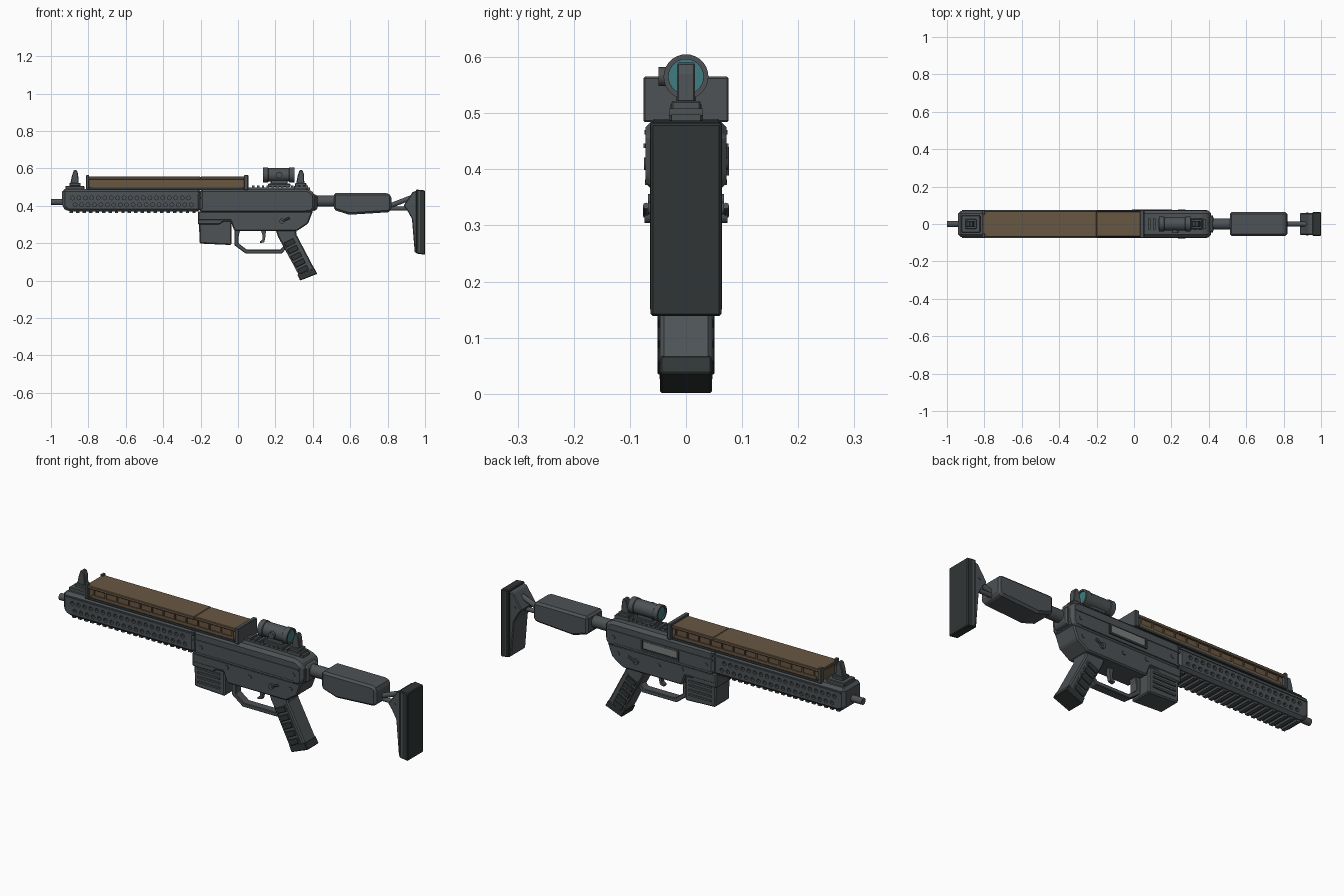
import bpy, bmesh, math
from mathutils import Matrix, Vector

if "Cube" in bpy.data.objects:
    bpy.data.objects.remove(bpy.data.objects["Cube"])


def mat(name, c):
    m = bpy.data.materials.new(name)
    m.diffuse_color = (*c, 1)
    m.use_nodes = True
    m.node_tree.nodes["Principled BSDF"].inputs["Base Color"].default_value = m.diffuse_color
    return m


METAL = mat("gunmetal", (0.075, 0.085, 0.09))
DARK = mat("dark_polymer", (0.03, 0.036, 0.036))
WOOD = mat("brown_wood", (0.14, 0.095, 0.055))
GLASS = mat("teal_glass", (0.05, 0.2, 0.22))
LIGHT = mat("light_steel", (0.2, 0.21, 0.21))


def finish(name, bm, m=METAL, bevel=0, smooth=False):
    bmesh.ops.recalc_face_normals(bm, faces=bm.faces)
    me = bpy.data.meshes.new(name)
    bm.to_mesh(me)
    bm.free()
    ob = bpy.data.objects.new(name, me)
    bpy.context.collection.objects.link(ob)
    me.materials.append(m)
    if bevel:
        b = ob.modifiers.new("bevel", 'BEVEL')
        b.width, b.segments, b.limit_method = bevel, 1, 'ANGLE'
    if smooth:
        bpy.context.view_layer.objects.active = ob
        ob.select_set(True)
        bpy.ops.object.shade_smooth_by_angle(angle=math.radians(35))
        ob.select_set(False)
    return ob


def add_box(bm, x0, x1, y0, y1, z0, z1):
    M = Matrix.Translation(((x0 + x1) / 2, (y0 + y1) / 2, (z0 + z1) / 2))
    bmesh.ops.create_cube(bm, size=1, matrix=M @ Matrix.Diagonal((x1 - x0, y1 - y0, z1 - z0, 1)))


def add_rod(bm, p, q, r, n=16, r2=None):
    p, q = Vector(p), Vector(q)
    M = Matrix.Translation((p + q) / 2) @ (q - p).to_track_quat('Z', 'Y').to_matrix().to_4x4()
    bmesh.ops.create_cone(bm, cap_ends=True, segments=n, radius1=r, radius2=r2 or r,
                          depth=(q - p).length, matrix=M)


def boxes(name, items, m=METAL, bevel=0):
    bm = bmesh.new()
    for it in items:
        add_box(bm, *it)
    return finish(name, bm, m, bevel)


def rods(name, items, m=METAL, n=16):
    bm = bmesh.new()
    for it in items:
        add_rod(bm, *it, n=n)
    return finish(name, bm, m, 0, True)


def prism(name, pts, w, m=METAL, bevel=0):
    # side profile in x,z extruded to y = -w..w
    bm = bmesh.new()
    f = bm.faces.new([bm.verts.new((x, -w, z)) for x, z in pts])
    r = bmesh.ops.extrude_face_region(bm, geom=[f])
    bmesh.ops.translate(bm, vec=(0, 2 * w, 0), verts=[v for v in r["geom"] if isinstance(v, bmesh.types.BMVert)])
    return finish(name, bm, m, bevel)


def both(x0, x1, y0, y1, z0, z1):
    return [(x0, x1, y0, y1, z0, z1), (x0, x1, -y1, -y0, z0, z1)]


# barrel and ventilated handguard
rods("barrel", [((-1, 0, .42), (-.9, 0, .42), .017)])
guard = prism("handguard", [(-.94, .49), (-.2, .49), (-.2, .37), (-.91, .37), (-.94, .39)], .07, METAL, .014)
bm = bmesh.new()
for s in (-1, 1):
    for row, z in enumerate((.442, .405)):
        for i in range(19):
            x = -.885 + i * .0345 + row * .014
            add_rod(bm, (x, s * .054, z), (x, s * .09, z), .0105, n=8)
cut = finish("hole_cutter", bm)
cut.hide_render = True
cut.hide_set(True)
bo = guard.modifiers.new("holes", 'BOOLEAN')
bo.object, bo.operation, bo.solver = cut, 'DIFFERENCE', 'EXACT'
boxes("handguard_side_rails", both(-.92, -.2, .066, .074, .462, .47))
boxes("handguard_bottom_ribs", [(x, x + .018, -.052, .052, .36, .374)
                                for x in [-.9 + .0345 * i for i in range(20)]])

# brown top cover with end frames and side details
boxes("cover_core", [(-.8, .035, -.06, .06, .485, .545)], WOOD)
boxes("cover_top", [(-.81, -.2, -.07, .07, .54, .556), (-.2, .035, -.066, .066, .54, .556)], WOOD, .003)
boxes("cover_side_strips", both(-.78, .02, .056, .066, .497, .511), WOOD)
boxes("cover_side_posts", sum([both(x, x + .007, .056, .066, .51, .54)
                               for x in [-.77 + .065 * i for i in range(13)]], []), WOOD)
boxes("cover_base_edges", both(-.81, .03, .056, .069, .486, .497), DARK)
boxes("cover_front_posts", both(-.812, -.796, .052, .074, .487, .564), METAL, .002)
boxes("cover_rear_plate", [(.033, .055, -.076, .076, .484, .565)], METAL, .003)

# receiver
prism("upper_receiver", [(-.205, .49), (.375, .49), (.412, .465), (.412, .385), (.395, .36), (-.205, .36)],
      .072, METAL, .015)
prism("lower_receiver", [(-.215, .37), (.4, .37), (.375, .305), (.315, .265), (-.02, .265), (-.04, .32), (-.215, .32)],
      .064, METAL, .006)
boxes("receiver_side_lines", both(-.2, .39, .068, .0755, .438, .446) + both(-.2, .36, .06, .0735, .372, .382))
boxes("ejection_port", [(0, .19, .068, .074, .4, .435)], LIGHT)
boxes("ejection_port_frame", [(-.012, 0, .066, .077, .392, .44), (.19, .202, .066, .077, .392, .44),
                              (-.012, .202, .066, .077, .389, .4)], DARK)
rods("receiver_pins", [((x, -.075 + d, z), (x, .075 - d, z), .011) for x, z, d in
                       [(-.16, .41, 0), (.36, .41, 0), (-.02, .345, .007), (.11, .33, .007), (.34, .33, .007)]])
bm = bmesh.new()
for s in (-1, 1):
    add_rod(bm, (.235, s * .06, .318), (.235, s * .074, .318), .014)
    add_rod(bm, (.235, s * .071, .318), (.275, s * .071, .335), .006, n=8)
finish("selector_lever", bm)
prism("rear_collar", [(.4, .465), (.425, .455), (.425, .38), (.4, .37)], .045, METAL, .008)

# magazine with raised ribs
prism("magazine", [(-.21, .34), (-.035, .34), (-.035, .19), (-.205, .198)], .058, METAL, .006)
prism("magazine_well", [(-.215, .37), (-.03, .37), (-.03, .315), (-.08, .315), (-.1, .3), (-.215, .3)], .062, METAL, .004)
boxes("magazine_ribs", sum([both(-.185, -.06, .054, .064, z, z + .009) for z in (.222, .246, .27, .292)], []))

# trigger and guard
prism("trigger_guard", [(-.02, .275), (-.02, .19), (.04, .145), (.235, .145), (.26, .175), (.245, .187),
                        (.225, .165), (.048, .165), (.003, .199), (.003, .235), (.012, .275)], .022, METAL, .003)
prism("trigger", [(.12, .275), (.15, .275), (.147, .235), (.14, .205), (.118, .2), (.117, .209), (.13, .22), (.132, .24)],
      .01, METAL)

# pistol grip
prism("grip", [(.2, .275), (.315, .275), (.31, .25), (.414, .052), (.33, .022), (.215, .232)], .045, METAL, .006)
prism("grip_cap", [(.317, .033), (.332, 0), (.424, .036), (.407, .068)], .046, DARK, .003)
A = Matrix.Translation((.307, 0, .14)) @ Matrix.Rotation(math.radians(-26.6), 4, 'Y')
pads = [(-.028, .028, s * .047 - .004, s * .047 + .004, z, z + .028)
        for s in (-1, 1) for z in (-.105, -.065, -.025, .015, .055)]
pad = boxes("grip_pads", pads, DARK, .002)
pad.data.transform(A)
boxes("grip_pad_frame", [(-.034, -.028, -.047, .047, -.11, .09), (.028, .034, -.047, .047, -.11, .09)],
      METAL).data.transform(A)

# top rail and sights
boxes("rail", [(.055, .385, -.026, .026, .485, .498)] +
      [(x, x + .013, -.03, .03, .496, .508) for x in [.075 + .026 * i for i in range(12)]])
for nm, x, base in (("front", -.872, .05), ("rear", .335, .035)):
    boxes(nm + "_sight_base", [(x - base, x + base, -.045 if base > .04 else -.03, .045 if base > .04 else .03, .485, .507),
                               (x - .03, x + .03, -.026, .026, .505, .522)], METAL, .003)
    prism(nm + "_sight_post", [(x - .024, .52), (x + .02, .52), (x + .017, .57), (x + .01, .59), (x - .006, .59),
                               (x - .016, .56)], .016, METAL, .003)

# optic
boxes("scope_mount", [(.16, .28, -.028, .028, .5, .518), (.175, .265, -.018, .018, .515, .54)], METAL, .003)
bm = bmesh.new()
prof = [(.135, .031), (.135, .04), (.16, .04), (.163, .036), (.272, .036), (.275, .04), (.302, .04), (.302, .031)]
rings = [[bm.verts.new((x, r * math.cos(k * math.tau / 28), .565 + r * math.sin(k * math.tau / 28)))
          for k in range(28)] for x, r in prof + [(.29, .031), (.147, .031)]]
for i, a in enumerate(rings):
    b = rings[(i + 1) % len(rings)]
    for k in range(28):
        bm.faces.new((a[k], a[(k + 1) % 28], b[(k + 1) % 28], b[k]))
finish("scope_tube", bm, METAL, 0, True)
rods("scope_lenses", [((.142, 0, .565), (.15, 0, .565), .0315), ((.288, 0, .565), (.296, 0, .565), .0315)], GLASS, 28)
rods("scope_knob", [((.22, -.03, .565), (.22, -.049, .565), .017)])

# stock tube, cheek body, struts and butt
rods("stock_tube", [((.4, 0, .425), (.53, 0, .425), .03)], METAL, 20)
prism("stock_body", [(.512, .467), (.805, .467), (.82, .452), (.82, .375), (.8, .365), (.595, .352), (.512, .378)],
      .064, METAL, .012)
rods("stock_struts", [((.8, 0, .395), (.93, 0, .445), .013), ((.8, 0, .385), (.94, 0, .385), .011)], METAL, 12)
prism("butt_bracket", [(.955, .48), (.935, .475), (.885, .4), (.905, .375), (.93, .33), (.945, .15), (.955, .15)],
      .058, METAL, .004)
prism("butt_pad", [(.952, .487), (1, .482), (1, .138), (.952, .145)], .063, DARK, .004)
boxes("butt_pad_groove_line", [(.965, .972, -.0645, .0645, .15, .478)], METAL)
rods("butt_pins", [((.925, -.061, .405), (.925, .061, .405), .007)], METAL, 10)
